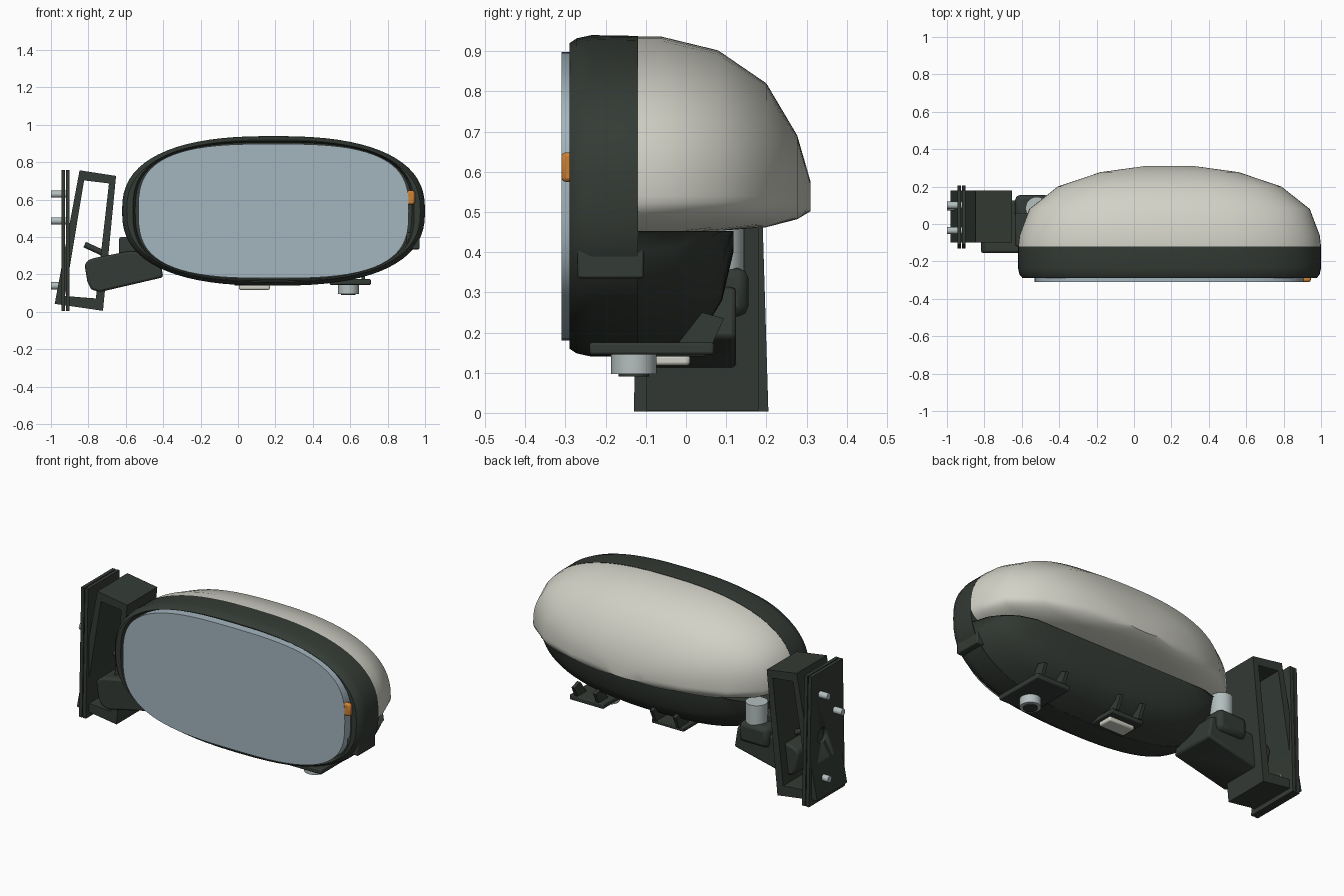
import bpy, bmesh, math
from mathutils import Vector, Matrix

cube = bpy.data.objects.get("Cube")
if cube:
    bpy.data.objects.remove(cube, do_unlink=True)


def material(name, rgb, rough=0.6):
    m = bpy.data.materials.new(name)
    m.use_nodes = True
    m.diffuse_color = (*rgb, 1)
    node = m.node_tree.nodes["Principled BSDF"]
    node.inputs["Base Color"].default_value = (*rgb, 1)
    node.inputs["Roughness"].default_value = rough
    return m


DARK = material("dark plastic", (0.034, 0.043, 0.035))
WHITE = material("off white paint", (0.64, 0.64, 0.57))
GLASS = material("mirror glass", (0.37, 0.46, 0.52), 0.3)
METAL = material("light metal", (0.46, 0.52, 0.52))
AMBER = material("amber lens", (0.62, 0.22, 0.035))


def finish(name, bm, mat, bevel=0, smooth=True):
    bmesh.ops.recalc_face_normals(bm, faces=bm.faces)
    me = bpy.data.meshes.new(name)
    bm.to_mesh(me)
    bm.free()
    ob = bpy.data.objects.new(name, me)
    bpy.context.collection.objects.link(ob)
    me.materials.append(mat)
    if bevel:
        mod = ob.modifiers.new("bevel", "BEVEL")
        mod.width, mod.segments, mod.limit_method = bevel, 2, "ANGLE"
    if smooth:
        bpy.ops.object.select_all(action="DESELECT")
        ob.select_set(True)
        bpy.context.view_layer.objects.active = ob
        bpy.ops.object.shade_smooth_by_angle(angle=math.radians(38))
    return ob


def loft(name, rings, mat, closed=False, smooth=True):
    """Skin a list of equal rings; cap the ends unless the rings close up."""
    bm = bmesh.new()
    vs = [[bm.verts.new(p) for p in r] for r in rings]
    n = len(vs[0])
    for a, b in zip(vs, vs[1:] + ([vs[0]] if closed else [])):
        for i in range(n):
            j = (i + 1) % n
            bm.faces.new((a[i], a[j], b[j], b[i]))
    if not closed:
        bm.faces.new(vs[0])
        bm.faces.new(vs[-1])
    bmesh.ops.remove_doubles(bm, verts=bm.verts, dist=1e-5)
    return finish(name, bm, mat, smooth=smooth)


def prism(name, pts, axis, lo, hi, mat, bevel=0):
    """Extrude a 2D outline along an axis."""
    bm = bmesh.new()
    ends = []
    for d in (lo, hi):
        ring = []
        for p in pts:
            c = list(p)
            c.insert("xyz".index(axis), d)
            ring.append(bm.verts.new(c))
        bm.faces.new(ring)
        ends.append(ring)
    for i in range(len(pts)):
        j = (i + 1) % len(pts)
        bm.faces.new((ends[0][i], ends[0][j], ends[1][j], ends[1][i]))
    return finish(name, bm, mat, bevel)


def box(name, x, y, z, mat, bevel=0):
    pts = [(x[0], y[0]), (x[1], y[0]), (x[1], y[1]), (x[0], y[1])]
    return prism(name, pts, "z", z[0], z[1], mat, bevel)


def rod(name, a, b, r, mat, sides=20):
    a, b = Vector(a), Vector(b)
    bm = bmesh.new()
    turn = (b - a).to_track_quat("Z", "Y").to_matrix().to_4x4()
    bmesh.ops.create_cone(bm, cap_ends=True, segments=sides, radius1=r, radius2=r,
                          depth=(b - a).length,
                          matrix=Matrix.Translation((a + b) / 2) @ turn)
    return finish(name, bm, mat)


CX, CZ = 0.19, 0.54


def oval(y, hw, up, down, n=2.5, zmin=-9, zmax=9, count=72):
    """Superellipse ring facing the front, optionally flattened below or above."""
    ring = []
    for i in range(count):
        t = math.tau * i / count
        c, s = math.cos(t), math.sin(t)
        x = CX + hw * math.copysign(abs(c) ** (2 / n), c)
        z = CZ + (up if s > 0 else down) * math.copysign(abs(s) ** (2 / n), s)
        ring.append((x, y, min(max(z, zmin), zmax)))
    return ring


# Bezel with rounded front lip and recessed back wall
bezel = [(-0.12, 0.81, 0.398), (-0.235, 0.81, 0.4), (-0.272, 0.802, 0.392),
         (-0.29, 0.785, 0.38)]
rings = [oval(y, w, h, h) for y, w, h in bezel]
rings += [oval(-0.29, 0.752, 0.374, 0.374, 2.8), oval(-0.25, 0.74, 0.366, 0.366, 2.8)]
loft("bezel", rings, DARK)

# Mirror glass
loft("mirror_glass", [oval(y, 0.723, 0.358, 0.36, 3) for y in (-0.31, -0.255)], GLASS)

# Painted upper cover: y, half width, top, flat underside
cover = [(-0.12, 0.81, 0.936, 0.44), (-0.06, 0.803, 0.936, 0.444), (0.08, 0.75, 0.902, 0.453),
         (0.2, 0.598, 0.82, 0.462), (0.277, 0.37, 0.69, 0.482), (0.31, 0.13, 0.575, 0.502)]
loft("upper_cover", [oval(y, w, top - CZ, CZ - zb + 0.1 * (0.31 - y), zmin=zb)
                     for y, w, top, zb in cover], WHITE)

# Dark lower shell: y, half width, lowest point
shell = [(-0.12, 0.806, 0.143), (-0.02, 0.775, 0.172), (0.05, 0.72, 0.215),
         (0.09, 0.66, 0.28), (0.118, 0.57, 0.4)]
loft("lower_shell", [oval(y, w, 0.1, CZ - zb, zmax=0.452) for y, w, zb in shell], DARK)

# Amber marker and side clip
box("amber_marker", (0.902, 0.945), (-0.31, -0.28), (0.575, 0.648), AMBER, 0.01)
box("side_clip", (0.9, 0.97), (-0.27, -0.105), (0.335, 0.425), DARK, 0.006)
for y in (-0.24, -0.165):
    box("clip_pin", (0.9, 0.962), (y, y + 0.03), (0.42, 0.465), METAL)
box("clip_rib", (0.9, 0.966), (-0.2, -0.175), (0.42, 0.46), DARK)

# Lamp mount under the housing
box("lamp_plate", (0.49, 0.71), (-0.24, 0.07), (0.145, 0.175), DARK, 0.006)
rod("lamp_collar", (0.59, -0.13, 0.097), (0.59, -0.13, 0.15), 0.056, METAL, 28)
rod("lamp_centre", (0.59, -0.13, 0.09), (0.59, -0.13, 0.12), 0.038, DARK, 24)

# Second mount with a light pad
box("pad_plate", (-0.02, 0.19), (-0.12, 0.05), (0.14, 0.165), DARK, 0.005)
box("light_pad", (0.005, 0.17), (-0.08, 0.01), (0.118, 0.145), WHITE, 0.008)

# Small gussets joining the plates to the shell
for x in (0.0, 0.15, 0.52, 0.66):
    prism("gusset", [(-0.03, 0.16), (0.06, 0.16), (0.095, 0.235), (0.04, 0.25)],
          "x", x, x + 0.02, DARK)

# Support arm, knuckle, pivot and lever
prism("support_arm", [(-0.82, 0.25), (-0.805, 0.275), (-0.77, 0.288), (-0.58, 0.325),
                      (-0.42, 0.31), (-0.4, 0.185), (-0.74, 0.106), (-0.785, 0.12), (-0.805, 0.16)],
      "y", -0.155, 0.125, DARK, 0.012)
box("knuckle", (-0.635, -0.45), (0.0, 0.155), (0.24, 0.36), DARK, 0.025)
box("knuckle_step", (-0.635, -0.5), (-0.12, 0.06), (0.28, 0.4), DARK, 0.01)
rod("pivot", (-0.52, 0.085, 0.34), (-0.52, 0.085, 0.47), 0.06, METAL, 24)
rod("lever", (-0.82, 0.02, 0.36), (-0.7, 0.02, 0.305), 0.016, DARK, 12)

# Slanted bracket frame, open from front to back
outer = [(-0.847, 0.757), (-0.652, 0.727), (-0.722, 0.006), (-0.98, 0.043)]
inner = [(-0.823, 0.703), (-0.69, 0.687), (-0.76, 0.072), (-0.925, 0.085)]
loft("bracket_frame", [[(x, y, z) for x, z in pts] for pts, y in
                       ((outer, -0.1), (inner, -0.1), (inner, 0.18), (outer, 0.18))],
     DARK, closed=True, smooth=False)

# Two mounting plates with a round hole
cutter = rod("hole_cutter", (-1.1, 0.08, 0.38), (-0.885, 0.08, 0.38), 0.045, DARK, 24)
cutter.hide_render = True
cutter.hide_set(True)
cutter.display_type = "WIRE"
for x in (-0.945, -0.92):
    plate = prism("mounting_plate", [(-0.13, 0.004), (0.205, 0.004), (0.182, 0.76), (-0.11, 0.76)],
                  "x", x, x + 0.02, DARK)
    cut = plate.modifiers.new("hole", "BOOLEAN")
    cut.object, cut.solver = cutter, "EXACT"

# Fixing studs
for y, z in ((0.1, 0.63), (-0.035, 0.487), (0.09, 0.14)):
    rod("fixing_stud", (-1.0, y, z), (-0.9, y, z), 0.019, METAL, 16)
